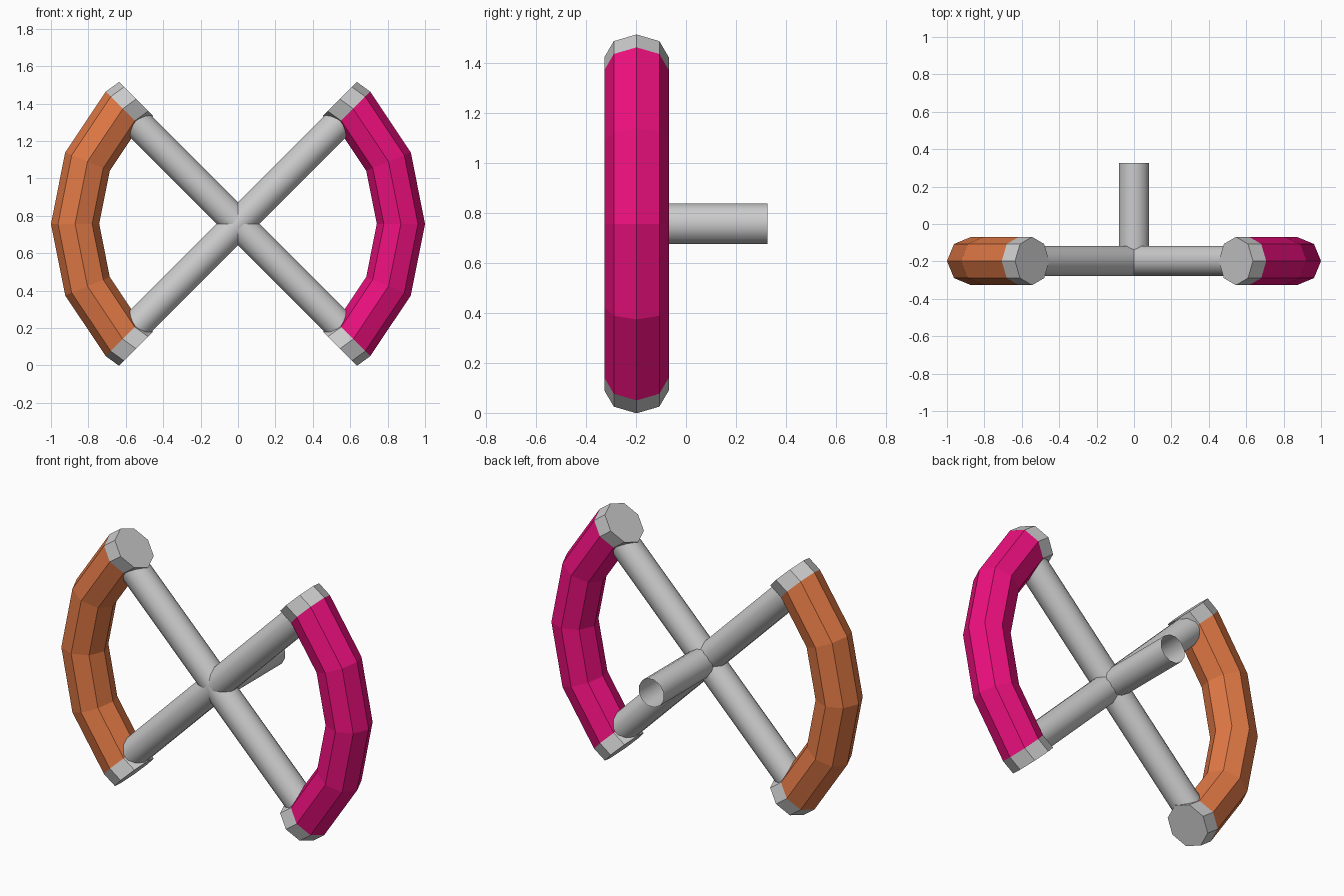
import bpy, bmesh
from math import sin, cos, pi, radians
from mathutils import Vector, Matrix

if "Cube" in bpy.data.objects:
    bpy.data.objects.remove(bpy.data.objects["Cube"])

CENTRE = Vector((0, -0.198, 0.757))   # middle of the wheel
RIM, TUBE = 0.871, 0.129              # rim radius and grip thickness
SPOKE = 0.084


def material(name, colour):
    mat = bpy.data.materials.new(name)
    mat.diffuse_color = (*colour, 1)
    mat.use_nodes = True
    mat.node_tree.nodes["Principled BSDF"].inputs["Base Color"].default_value = mat.diffuse_color
    return mat


def finish(bm, name, mat=None, smooth=False, recalc=True):
    if recalc:
        bmesh.ops.recalc_face_normals(bm, faces=bm.faces)
    for f in bm.faces:
        f.smooth = smooth
    mesh = bpy.data.meshes.new(name)
    bm.to_mesh(mesh)
    bm.free()
    obj = bpy.data.objects.new(name, mesh)
    bpy.context.collection.objects.link(obj)
    if mat:
        mesh.materials.append(mat)
    return obj


def section(angle, offset=(0, 0)):
    """Octagonal grip cross-section at an angle around the wheel."""
    pts = []
    for k in range(8):
        a = k * pi / 4
        r = RIM + TUBE * cos(a)
        pts.append(Vector((r * cos(angle) + offset[0], TUBE * sin(a),
                           r * sin(angle) + offset[1])))
    return pts


def loft(name, rings, side, mat=None, cap_end=False):
    bm = bmesh.new()
    loops = [[bm.verts.new((side * p.x + CENTRE.x, p.y + CENTRE.y, p.z + CENTRE.z))
              for p in ring] for ring in rings]
    for a, b in zip(loops, loops[1:]):
        for i in range(8):
            j = (i + 1) % 8
            bm.faces.new((a[i], a[j], b[j], b[i]))
    if cap_end:
        bm.faces.new(loops[0])
        bm.faces.new(loops[-1])
    return finish(bm, name, mat)


def rod(name, start, end, ends):
    """Twelve-sided smooth rod between two points."""
    axis = end - start
    bm = bmesh.new()
    bmesh.ops.create_cone(bm, cap_ends=ends, segments=12, radius1=SPOKE,
                          radius2=SPOKE, depth=axis.length,
                          matrix=Matrix.Rotation(radians(15), 4, 'Z'))
    rot = axis.to_track_quat('Z', 'Y').to_matrix().to_4x4()
    bm.transform(Matrix.Translation((start + end) / 2) @ rot)
    obj = finish(bm, name, smooth=True, recalc=False)
    for f in obj.data.polygons:
        f.use_smooth = len(f.vertices) == 4
    return obj


orange = material("orange", (0.75, 0.19, 0.06))
pink = material("pink", (0.85, 0.005, 0.21))

# Coloured grips with short grey end collars
for side, label, mat in ((1, "right", pink), (-1, "left", orange)):
    angles = [radians(-45 + 22.5 * i) for i in range(5)]
    loft(label + "_grip", [section(a) for a in angles], side, mat)
    for s, end in ((1, "upper"), (-1, "lower")):
        a = s * radians(45)
        loft(f"{label}_{end}_collar",
             [section(a), section(a, (-0.071, s * 0.0515))], side, cap_end=True)

# Crossed spokes
for s, label in ((1, "rising_spoke"), (-1, "falling_spoke")):
    d = Vector((cos(pi / 4), 0, s * sin(pi / 4))) * 0.85
    rod(label, CENTRE - d, CENTRE + d, True)

# Open steering shaft pointing backwards
rod("shaft", CENTRE.copy(), Vector((0, 0.327, CENTRE.z)), False)
